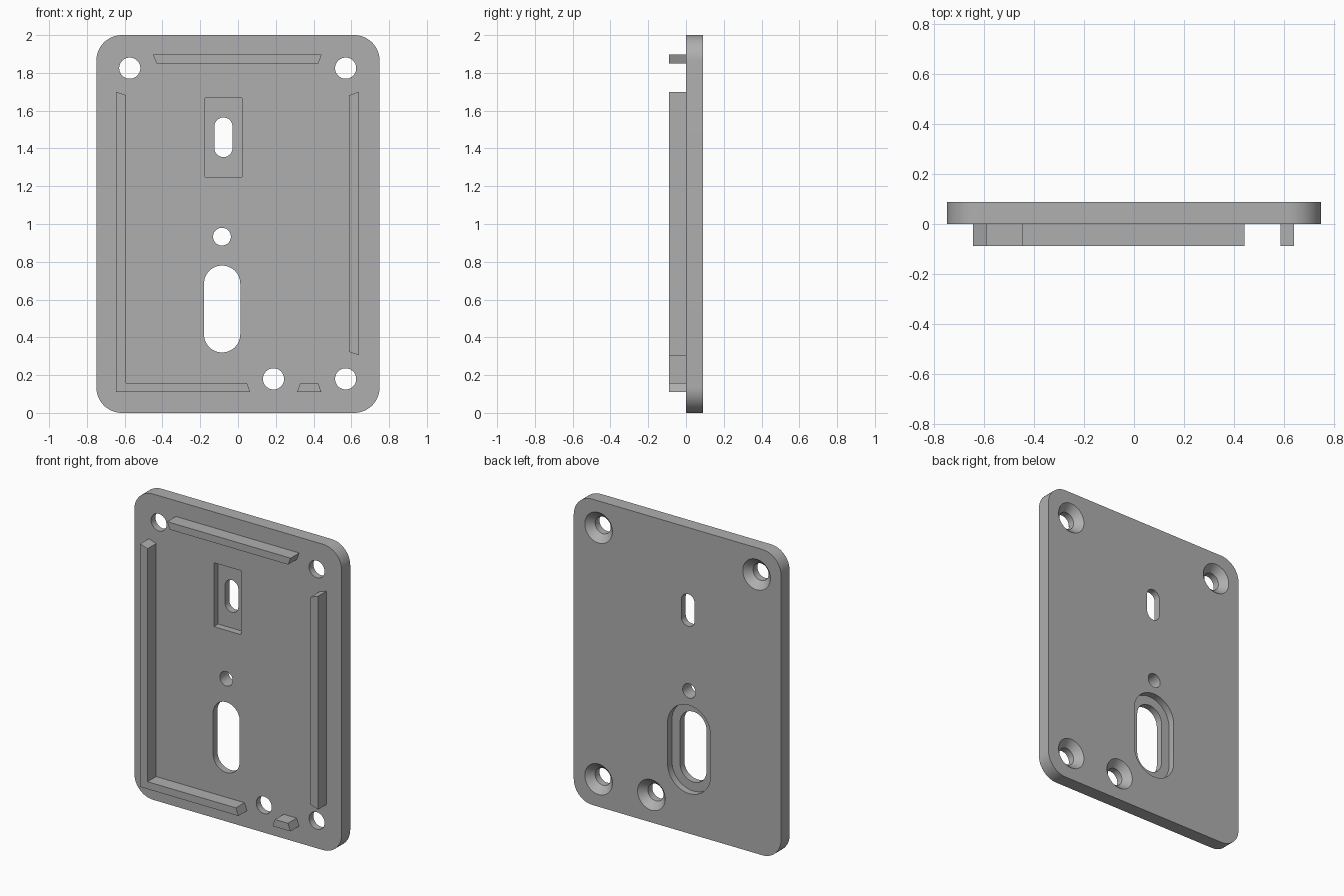
import bpy, bmesh
from math import sin, cos, pi

cube = bpy.data.objects.get("Cube")
if cube:
    bpy.data.objects.remove(cube, do_unlink=True)

T = 0.089  # plate thickness and rail height
MID = T / 2

grey = bpy.data.materials.new("plain grey")
grey.use_nodes = True
COLOUR = (0.43, 0.43, 0.43, 1)
grey.diffuse_color = COLOUR
grey.node_tree.nodes["Principled BSDF"].inputs["Base Color"].default_value = COLOUR


def loft(name, sections):
    """Closed solid through sections of (y, [(x, z), ...])."""
    bm = bmesh.new()
    rings = [[bm.verts.new((x, y, z)) for x, z in pts] for y, pts in sections]
    n = len(rings[0])
    for a, b in zip(rings, rings[1:]):
        for i in range(n):
            j = (i + 1) % n
            bm.faces.new((a[i], a[j], b[j], b[i]))
    bm.faces.new(rings[0])
    bm.faces.new(rings[-1])
    bmesh.ops.remove_doubles(bm, verts=bm.verts, dist=1e-5)
    bmesh.ops.recalc_face_normals(bm, faces=bm.faces)
    mesh = bpy.data.meshes.new(name)
    bm.to_mesh(mesh)
    bm.free()
    mesh.materials.append(grey)
    ob = bpy.data.objects.new(name, mesh)
    bpy.context.collection.objects.link(ob)
    return ob


def rounded(cx, cz, hx, hz, r, steps=12):
    """Outline with corner centres at cx +- hx, cz +- hz and corner radius r."""
    pts = []
    for q, (sx, sz) in enumerate(((1, 1), (-1, 1), (-1, -1), (1, -1))):
        for i in range(steps + 1):
            a = (q + i / steps) * pi / 2
            pts.append((cx + sx * hx + r * cos(a), cz + sz * hz + r * sin(a)))
    return pts


def slot(name, cx, cz, half, profile):
    """Upright slot (round when half is 0) following (y, radius) steps."""
    return loft(name, [(y, rounded(cx, cz, 0, half, r)) for y, r in profile])


# Plate with rounded corners
R = 0.135
plate = loft("back_plate", [(y, rounded(0, 1, 0.75 - R, 1 - R, R)) for y in (0, T)])

# Cutters: countersunk screw holes, plain hole, stepped slot, pocket and its slot
OUT = 0.02
SCREW, SINK = 0.056, 0.1
cutters = []
for x, z in ((-0.573, 1.825), (0.57, 1.825), (0.57, 0.18), (0.188, 0.18)):
    cutters.append(slot("screw_hole_cutter", x, z, 0,
                        ((-OUT, SCREW), (MID, SCREW), (T, SINK), (T + OUT, SINK))))
cutters.append(slot("small_hole_cutter", -0.085, 0.933, 0, ((-OUT, 0.047), (T + OUT, 0.047))))
cutters.append(slot("large_slot_cutter", -0.084, 0.55, 0.134,
                    ((-OUT, 0.096), (MID, 0.096), (MID, 0.155), (T + OUT, 0.155))))
pocket = [(-0.175, 1.25), (0.021, 1.25), (0.021, 1.668), (-0.175, 1.668)]
cutters.append(loft("pocket_cutter", [(-OUT, pocket), (MID, pocket)]))
cutters.append(slot("small_slot_cutter", -0.077, 1.459, 0.057, ((-OUT, 0.048), (T + OUT, 0.048))))

for c in cutters:
    c.hide_render = True
    mod = plate.modifiers.new(c.name, "BOOLEAN")
    mod.operation = "DIFFERENCE"
    mod.solver = "EXACT"
    mod.object = c

# Bake the cuts and drop the cutters
bpy.context.view_layer.update()
graph = bpy.context.evaluated_depsgraph_get()
baked = bpy.data.meshes.new_from_object(plate.evaluated_get(graph))
plate.modifiers.clear()
plate.data = baked
for c in cutters:
    bpy.data.objects.remove(c, do_unlink=True)

# Locating rails on the front, with slanted ends
rails = {
    "top_rail": [(-0.45, 1.897), (0.443, 1.897), (0.425, 1.85), (-0.432, 1.85)],
    "corner_rail": [(-0.645, 1.7), (-0.645, 0.11), (0.065, 0.11), (0.047, 0.158),
                    (-0.592, 0.158), (-0.592, 1.682)],
    "left_rail": [(0.588, 1.682), (0.641, 1.7), (0.641, 0.305), (0.588, 0.323)],
    "short_bottom_rail": [(0.312, 0.11), (0.442, 0.11), (0.424, 0.158), (0.33, 0.158)],
}
for name, pts in rails.items():
    loft(name, [(-T, pts), (0.005, pts)])

# Smooth the round walls, keep the edges sharp
bpy.ops.object.select_all(action="DESELECT")
plate.select_set(True)
bpy.context.view_layer.objects.active = plate
bpy.ops.object.shade_smooth_by_angle(angle=pi / 6)
